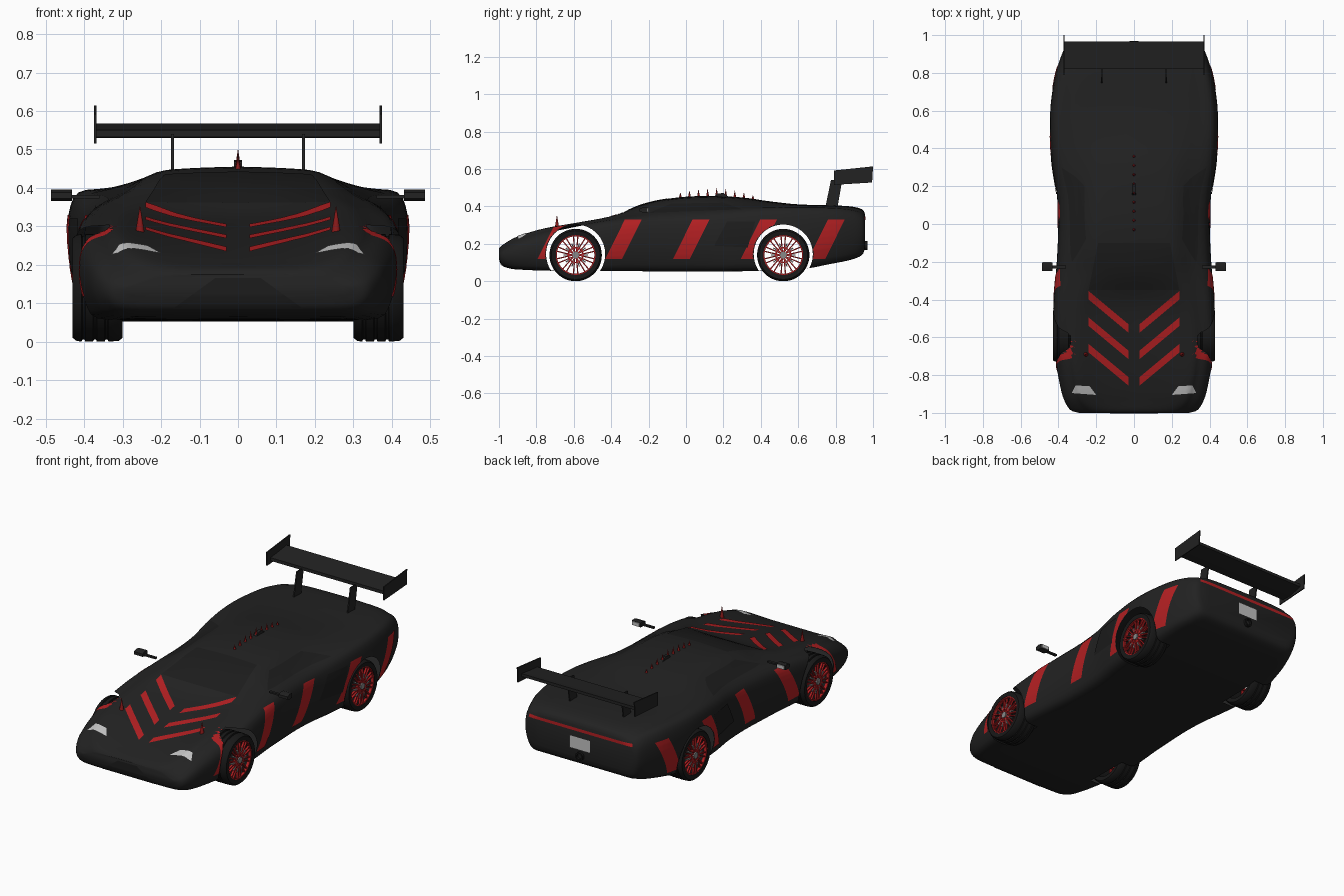
import bpy, bmesh, math
from mathutils import Vector, Matrix
from mathutils.bvhtree import BVHTree

if "Cube" in bpy.data.objects:
    bpy.data.objects.remove(bpy.data.objects["Cube"])

def material(name, r, g, b):
    m = bpy.data.materials.new(name)
    m.diffuse_color = (r, g, b, 1)
    m.use_nodes = True
    m.node_tree.nodes["Principled BSDF"].inputs["Base Color"].default_value = m.diffuse_color
    return m

BLACK = material("body black", .016, .016, .016)
GLASS = material("glass black", .012, .012, .012)
RUBBER = material("tyre black", .009, .009, .009)
RED = material("stripe red", .45, .014, .016)
SPIKE = material("spike red", .25, .01, .01)
GREY = material("light grey", .55, .55, .55)
STEEL = material("steel", .25, .25, .25)

def finish(name, bm, mat, smooth=35):
    me = bpy.data.meshes.new(name)
    bm.to_mesh(me)
    bm.free()
    me.materials.append(mat)
    if smooth:
        me.shade_smooth()
        me.set_sharp_from_angle(angle=math.radians(smooth))
    ob = bpy.data.objects.new(name, me)
    bpy.context.collection.objects.link(ob)
    return ob

def catmull(pts, n):
    """Smooth curve through tuples, n steps per span."""
    out = []
    p = [pts[0]] + list(pts) + [pts[-1]]
    for i in range(1, len(p) - 2):
        for k in range(n):
            t = k / n
            out.append(tuple(.5 * (2*b + (c-a)*t + (2*a-5*b+4*c-d)*t*t + (3*b-a-3*c+d)*t**3)
                             for a, b, c, d in zip(p[i-1], p[i], p[i+1], p[i+2])))
    return out + [tuple(pts[-1])]

# --- body shell: y, half width, floor z, shoulder z, roof half width, roof edge z, centre z
STATIONS = [
    (-1.0, .29, .12, .15, .2, .172, .175), (-.985, .335, .085, .165, .22, .19, .19),
    (-.94, .365, .068, .195, .26, .22, .205), (-.88, .385, .062, .22, .28, .247, .224),
    (-.76, .408, .057, .253, .30, .282, .255), (-.59, .43, .055, .288, .30, .312, .291),
    (-.42, .425, .055, .318, .28, .343, .328), (-.27, .413, .055, .335, .235, .385, .398),
    (-.15, .405, .053, .345, .22, .42, .432), (0, .40, .053, .352, .215, .438, .452),
    (.15, .407, .053, .362, .21, .44, .455), (.3, .43, .055, .376, .22, .432, .448),
    (.45, .443, .057, .386, .25, .415, .427), (.6, .443, .062, .388, .28, .405, .411),
    (.77, .42, .093, .386, .28, .402, .406), (.88, .388, .115, .375, .27, .395, .40),
    (.94, .36, .14, .355, .25, .378, .385), (.957, .335, .18, .33, .24, .355, .36)]

def section(y, w, zb, zs, rw, ze, zt):
    h = zs - zb
    half = [(0, zb), (w*.6, zb), (w-.05, zb+.004), (w-.016, zb+h*.2), (w, zb+h*.5),
            (w-.004, zb+h*.82), (w-.03, zs), ((w-.03+rw)/2, zs*.5+ze*.5),
            (rw, ze), (rw*.6, zt+(ze-zt)*.3), (0, zt)]
    half = catmull(half, 3)
    ring = half + [(-x, z) for x, z in half[-2:0:-1]]
    return [(x, y, z) for x, z in ring]

bm = bmesh.new()
rings = [[bm.verts.new(p) for p in section(*s)] for s in catmull(STATIONS, 4)]
n = len(rings[0])
for a, b in zip(rings, rings[1:]):
    for i in range(n):
        bm.faces.new((a[i], a[(i+1) % n], b[(i+1) % n], b[i]))
bm.faces.new(rings[0])
bm.faces.new(rings[-1])
bmesh.ops.recalc_face_normals(bm, faces=bm.faces)
bvh = BVHTree.FromBMesh(bm)
body = finish("body_shell", bm, BLACK)

# --- wheel arches cut out of the shell, well walls left open
AXLES, ARCH_R, ARCH_Z = (-.59, .52), .158, .145
bm = bmesh.new()
for y in AXLES:
    for s in (-1, 1):
        bmesh.ops.create_cone(bm, cap_ends=True, segments=64, radius1=ARCH_R, radius2=ARCH_R, depth=.3,
            matrix=Matrix.Translation((s*.45, y, ARCH_Z)) @ Matrix.Rotation(math.pi/2, 4, 'Y'))
cutter = finish("arch_cutter", bm, BLACK, 0)
cutter.hide_render = True
mod = body.modifiers.new("arches", 'BOOLEAN')
mod.operation, mod.solver, mod.object = 'DIFFERENCE', 'EXACT', cutter
cut = bpy.data.meshes.new_from_object(body.evaluated_get(bpy.context.evaluated_depsgraph_get()))
body.modifiers.clear()
body.data = cut
bpy.data.objects.remove(cutter)

def in_arch(co, tol=.002):
    return abs(co.x) > .295 and any(math.hypot(co.y-y, co.z-ARCH_Z) < ARCH_R+tol for y in AXLES)

bm = bmesh.new()
bm.from_mesh(cut)
bmesh.ops.delete(bm, geom=[f for f in bm.faces if all(in_arch(v.co) for v in f.verts)], context='FACES')
bm.to_mesh(cut)
bm.free()

# --- thin plates draped on the shell: corners are (u, v) in the plane facing the given side
SIDES = {'top': lambda u, v: ((u, v, 2), (0, 0, -1)), 'front': lambda u, v: ((u, -2, v), (0, 1, 0)),
         'back': lambda u, v: ((u, 2, v), (0, -1, 0)), 'right': lambda u, v: ((2, u, v), (-1, 0, 0)),
         'left': lambda u, v: ((-2, u, v), (1, 0, 0))}

def plate(name, side, corners, mat, nu=10, nv=16, lift=.003):
    a, b, c, d = [Vector(p) for p in corners]
    bm = bmesh.new()
    grid = {}
    for i in range(nu+1):
        for j in range(nv+1):
            p = a.lerp(b, i/nu).lerp(d.lerp(c, i/nu), j/nv)
            o, dr = SIDES[side](p.x, p.y)
            hit = bvh.ray_cast(Vector(o), Vector(dr))[0]
            if hit:
                grid[i, j] = bm.verts.new(hit - Vector(dr)*lift)
    for i in range(nu):
        for j in range(nv):
            q = [grid.get(k) for k in ((i, j), (i+1, j), (i+1, j+1), (i, j+1))]
            if all(q) and not (side in ('left', 'right') and any(in_arch(v.co, 0) for v in q)):
                bm.faces.new(q)
    ob = finish(name, bm, mat)
    want = -Vector(SIDES[side](0, 0)[1])
    if ob.data.polygons and ob.data.polygons[0].normal.dot(want) < 0:
        ob.data.flip_normals()

def flip(pts):
    return [(-u, v) for u, v in pts]

for k in range(3):  # hood chevrons
    y = -.355 - .14*k
    pts = [(.24, y), (.03, y-.175), (.03, y-.22), (.24, y-.045)]
    plate("hood_stripe", 'top', pts, RED)
    plate("hood_stripe", 'top', flip(pts), RED)
lamp = [(.33, -.895), (.31, -.855), (.235, -.858), (.2, -.905)]
plate("headlight", 'top', lamp, GREY)
plate("headlight", 'top', flip(lamp), GREY)
for side in ('left', 'right'):
    for k in range(-2, 3):  # slanted side stripes
        y = -.04 + .362*k
        plate("side_stripe", side, [(y-.03, .118), (y+.06, .118), (y+.165, .33), (y+.075, .33)], RED, 16, 36)
    plate("side_window", side, [(-.2, .365), (.3, .385), (.2, .42), (-.08, .415)], GLASS)
    plate("side_vent", side, [(.15, .19), (.33, .18), (.37, .32), (.22, .32)], GLASS, lift=.004)
plate("windshield", 'top', [(-.24, -.35), (.24, -.35), (.19, -.1), (-.19, -.1)], GLASS, lift=.002)
plate("front_intake", 'front', [(-.17, .085), (.17, .085), (.06, .165), (-.06, .165)], GLASS)
plate("tail_light", 'back', [(-.33, .328), (.33, .328), (.325, .345), (-.325, .345)], RED, 40, 2)
plate("number_plate", 'back', [(-.065, .225), (.065, .225), (.065, .295), (-.065, .295)], GREY, lift=.006)

def lathe(bm, profile, centre, seg=48):
    """Revolve closed (radius, x) profile about the x axis."""
    rs = []
    for i in range(seg):
        a = 2*math.pi*i/seg
        rs.append([bm.verts.new(Vector(centre)+Vector((x, r*math.cos(a), r*math.sin(a)))) for r, x in profile])
    m = len(profile)
    for i in range(seg):
        for j in range(m):
            bm.faces.new((rs[i][j], rs[i][(j+1) % m], rs[(i+1) % seg][(j+1) % m], rs[(i+1) % seg][j]))
    bmesh.ops.recalc_face_normals(bm, faces=bm.faces)

def box(bm, size, mat):
    bmesh.ops.create_cube(bm, size=1, matrix=mat @ Matrix.Diagonal((*size, 1)))

# --- wheels
TYRE = [(.106, -.062), (.13, -.065), (.138, -.055)]
for x in (-.03, 0, .03):
    TYRE += [(.14, x-.012), (.135, x-.01), (.135, x-.004), (.14, x-.002)]
TYRE += [(.138, .055), (.13, .065), (.106, .062)]
for y in AXLES:
    for s in (-1, 1):
        c = (s*.365, y, .14)
        bm = bmesh.new()
        lathe(bm, TYRE, c)
        finish("tyre", bm, RUBBER)
        bm = bmesh.new()
        for lo, hi in ((.1, .108), (.036, .043)):
            lathe(bm, [(lo, s*.045), (hi, s*.045), (hi, s*.06), (lo, s*.06)], c)
        for k in range(10):
            for t in (-1, 1):
                spoke = (Matrix.Translation(c) @ Matrix.Rotation(2*math.pi*k/10, 4, 'X')
                         @ Matrix.Translation((s*.052, t*.0085, .06)) @ Matrix.Rotation(-t*.08, 4, 'X'))
                box(bm, (.012, .0065, .086), spoke)
        finish("rim", bm, RED)
        bm = bmesh.new()
        lathe(bm, [(.001, s*.04), (.018, s*.04), (.018, s*.064), (.001, s*.064)], c, 20)
        for k in range(10):
            box(bm, (.016, .006, .03), Matrix.Translation(c) @ Matrix.Rotation(2*math.pi*(k+.5)/10, 4, 'X')
                @ Matrix.Translation((s*.052, 0, .05)))
        finish("hub", bm, STEEL)

# --- rear wing, supports and end plates
def slab(name, x0, x1, outline, mat=BLACK):
    """Extrude a (y, z) outline between two x positions."""
    bm = bmesh.new()
    f = bm.faces.new([bm.verts.new((x0, y, z)) for y, z in outline])
    g = bmesh.ops.extrude_face_region(bm, geom=[f])['geom']
    bmesh.ops.translate(bm, verts=[v for v in g if isinstance(v, bmesh.types.BMVert)], vec=(x1-x0, 0, 0))
    bmesh.ops.recalc_face_normals(bm, faces=bm.faces)
    return finish(name, bm, mat, 30)

slab("wing", -.368, .368, [(.82, .532), (.88, .53), (.965, .55), (.965, .567), (.88, .556), (.82, .55)])
for s in (-1, 1):
    slab("wing_end_plate", s*.368, s*.374, [(.79, .515), (.995, .528), (1.0, .614), (.79, .592)])
    slab("wing_support", s*.167, s*.174, [(.745, .395), (.81, .395), (.835, .54), (.775, .54)])

# --- mirrors
for s in (-1, 1):
    slab("mirror", s*.432, s*.487, [(-.205, .368), (-.205, .393), (-.225, .396), (-.248, .388), (-.248, .372), (-.225, .366)])
    slab("mirror_glass", s*.438, s*.482, [(-.206, .371), (-.2, .371), (-.2, .391), (-.206, .391)], GREY)
    slab("mirror_stalk", s*.36, s*.435, [(-.235, .372), (-.22, .372), (-.22, .381), (-.235, .381)])

# --- spikes on roof and hood
def spike(name, x, y, top, r):
    z = bvh.ray_cast(Vector((x, y, 2)), Vector((0, 0, -1)))[0].z - .004
    bm = bmesh.new()
    bmesh.ops.create_cone(bm, cap_ends=True, segments=12, radius1=r, radius2=.0005, depth=top-z,
                          matrix=Matrix.Translation((x, y, (top+z)/2)))
    finish(name, bm, SPIKE)

for i, top in enumerate((.474, .484, .49, .496, .499, .492, .484, .474, .46)):
    spike("roof_spike", 0, -.03+.0485*i, top, .008)
for s in (-1, 1):
    spike("hood_spike", s*.255, -.69, .352, .012)

# --- roof scoop and exhaust
slab("roof_scoop", -.01, .01, [(.15, .45), (.165, .468), (.2, .472), (.23, .45)])
bm = bmesh.new()
lathe(bm, [(.016, -.02), (.024, -.02), (.024, .02), (.016, .02)], (0, 0, 0), 24)
bm.transform(Matrix.Translation((0, .95, .19)) @ Matrix.Rotation(math.pi/2, 4, 'Z'))
finish("exhaust", bm, RUBBER)
